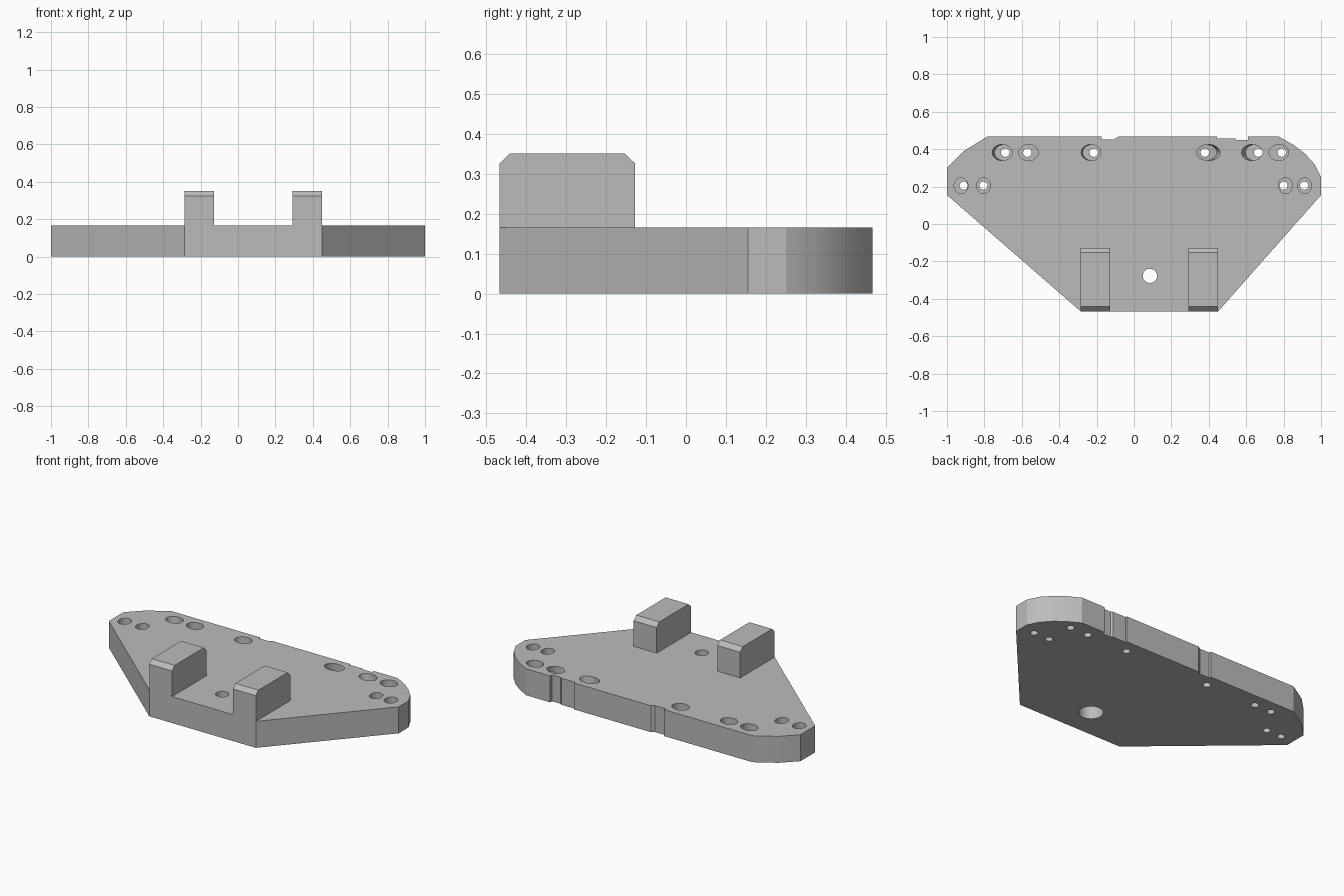
import bpy, bmesh, math
from mathutils import Matrix, Vector

cube = bpy.data.objects.get("Cube")
if cube:
    bpy.data.objects.remove(cube, do_unlink=True)

grey = bpy.data.materials.new("plain grey")
grey.use_nodes = True
colour = (0.5, 0.5, 0.5, 1)
grey.diffuse_color = colour
grey.node_tree.nodes["Principled BSDF"].inputs["Base Color"].default_value = colour

TOP = 0.165


def finish(bm, name):
    bmesh.ops.recalc_face_normals(bm, faces=bm.faces)
    mesh = bpy.data.meshes.new(name)
    bm.to_mesh(mesh)
    bm.free()
    obj = bpy.data.objects.new(name, mesh)
    bpy.context.collection.objects.link(obj)
    mesh.materials.append(grey)
    return obj


def prism(name, points, offset):
    """Extrude a closed outline along an offset."""
    bm = bmesh.new()
    face = bm.faces.new([bm.verts.new(p) for p in points])
    moved = bmesh.ops.extrude_face_region(bm, geom=[face])["geom"]
    verts = [g for g in moved if isinstance(g, bmesh.types.BMVert)]
    bmesh.ops.translate(bm, verts=verts, vec=Vector(offset))
    return finish(bm, name)


def cut(target, x, y, z0, z1, rx, ry, tilt=0):
    """Bore an elliptical hole, optionally leaning about y."""
    bm = bmesh.new()
    bmesh.ops.create_cone(bm, cap_ends=True, segments=32, radius1=1, radius2=1, depth=1)
    size = Matrix.Diagonal((rx, ry, z1 - z0, 1))
    lean = Matrix.Rotation(math.radians(tilt), 4, "Y")
    place = Matrix.Translation((x, y, (z0 + z1) / 2))
    bmesh.ops.transform(bm, matrix=place @ lean @ size, verts=bm.verts)
    cutter = finish(bm, "hole_cutter")
    mod = target.modifiers.new("hole", "BOOLEAN")
    mod.object = cutter
    mod.solver = "EXACT"
    bpy.context.view_layer.objects.active = target
    bpy.ops.object.modifier_apply(modifier=mod.name)
    bpy.data.objects.remove(cutter, do_unlink=True)


# Base plate with tapered front, clipped corners and two rear notches
outline = [(-0.285, -0.467), (0.45, -0.467), (1, 0.155), (1, 0.25), (0.965, 0.32),
           (0.91, 0.38), (0.85, 0.425), (0.775, 0.467), (0.61, 0.467), (0.61, 0.449),
           (0.55, 0.449), (0.54, 0.457), (0.445, 0.457), (0.445, 0.467),
           (-0.085, 0.467), (-0.105, 0.453), (-0.175, 0.453), (-0.175, 0.467),
           (-0.785, 0.467), (-0.91, 0.39), (-1, 0.3), (-1, 0.155)]
plate = prism("base_plate", [(x, y, 0) for x, y in outline], (0, 0, TOP))

# Rear row: hole x, recess x, recess half width, recess lean
rear = [(-0.688, -0.705, 0.052, -12), (-0.57, -0.564, 0.052, 0),
        (-0.215, -0.23, 0.052, -8), (0.378, 0.398, 0.06, 15),
        (0.664, 0.63, 0.052, -18), (0.79, 0.774, 0.052, 0)]
for hole, recess, width, lean in rear:
    cut(plate, recess, 0.382, TOP - 0.05, TOP + 0.05, width, 0.043, lean)
    cut(plate, hole, 0.382, -0.1, 0.3, 0.023, 0.023)

# Side pairs
for hole, recess in [(-0.911, -0.925), (-0.805, -0.804), (0.8, 0.81), (0.91, 0.912)]:
    cut(plate, recess, 0.205, TOP - 0.05, TOP + 0.05, 0.037, 0.042)
    cut(plate, hole, 0.205, -0.1, 0.3, 0.022, 0.022)

# Centre hole, wider underneath
cut(plate, 0.085, -0.277, -0.1, 0.3, 0.038, 0.038)
cut(plate, 0.085, -0.277, -0.1, 0.09, 0.07, 0.07)

# Two upright lugs with chamfered ends
side = [(-0.467, TOP), (-0.467, 0.325), (-0.442, 0.35),
        (-0.153, 0.35), (-0.127, 0.325), (-0.127, TOP)]
right = prism("right_lug", [(-0.285, y, z) for y, z in side], (0.157, 0, 0))
left = prism("left_lug", [(0.291, y, z) for y, z in side], (0.159, 0, 0))

# Smooth the round walls only
bpy.ops.object.select_all(action="DESELECT")
plate.select_set(True)
bpy.context.view_layer.objects.active = plate
bpy.ops.object.shade_smooth_by_angle(angle=math.radians(25))
